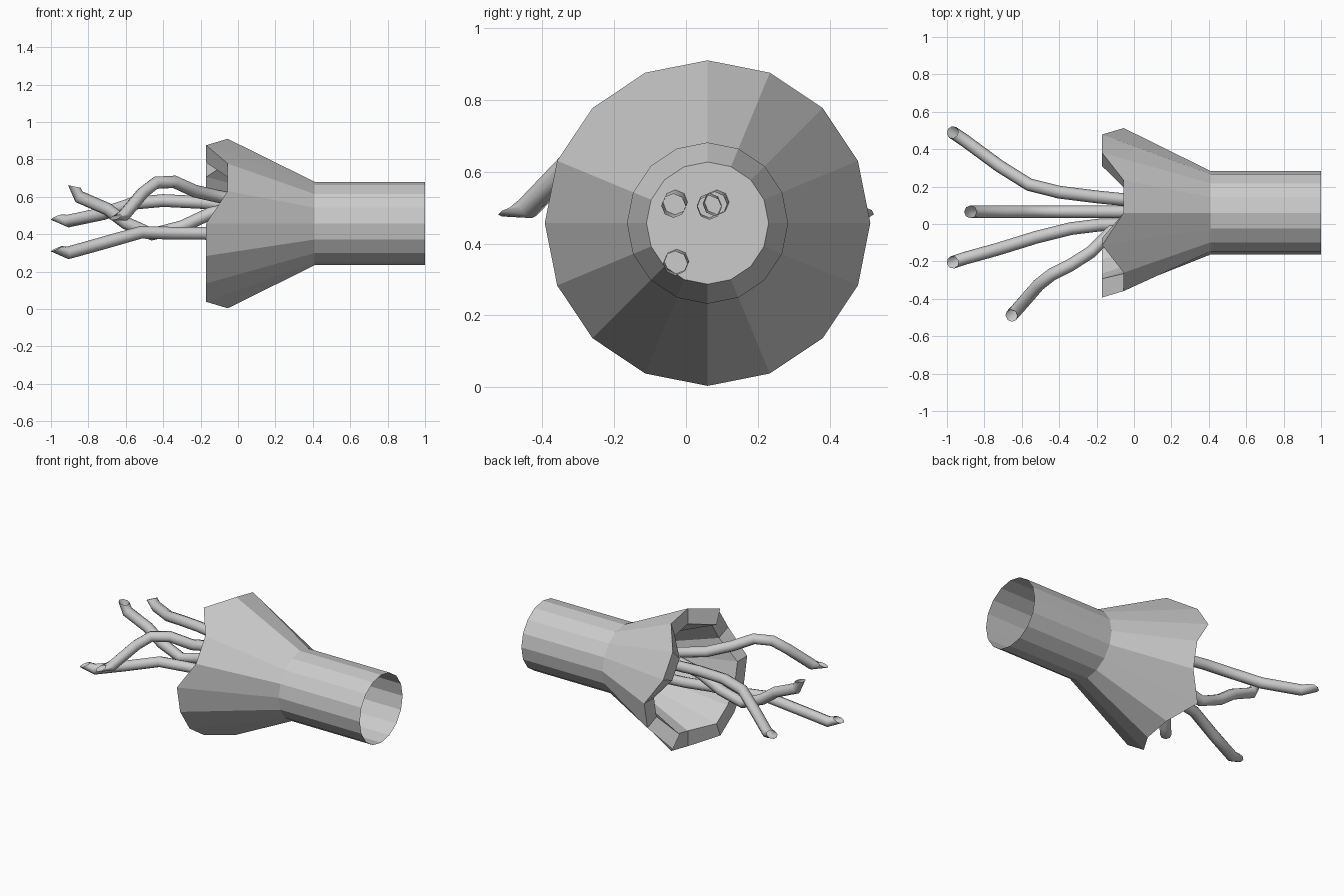
import bpy, bmesh, math
from mathutils import Vector

if "Cube" in bpy.data.objects:
    bpy.data.objects.remove(bpy.data.objects["Cube"])

CY, CZ, SIDES = 0.06, 0.457, 16
LONG = {1, 2, 5, 8, 9, 10, 11, 14}      # rim corners that reach further out


def finish(bm, name, smooth):
    bmesh.ops.recalc_face_normals(bm, faces=bm.faces)
    me = bpy.data.meshes.new(name)
    bm.to_mesh(me)
    bm.free()
    ob = bpy.data.objects.new(name, me)
    bpy.context.collection.objects.link(ob)
    for p in me.polygons:
        p.use_smooth = smooth
    return ob


def bridge(bm, a, b):
    n = len(a)
    for i in range(n):
        bm.faces.new((a[i], a[(i + 1) % n], b[(i + 1) % n], b[i]))


# Flared sleeve: open tube, cone, jagged rim, inner cone and floor
bm = bmesh.new()


def body_ring(x, r):
    ring = []
    for k in range(SIDES):
        a = 2 * math.pi * k / SIDES
        px = (-0.17 if k in LONG else -0.055) if x is None else x
        ring.append(bm.verts.new((px, CY + r * math.cos(a), CZ + r * math.sin(a))))
    return ring


rings = [body_ring(x, r) for x, r in
         [(1.0, 0.223), (0.41, 0.223), (None, 0.453), (None, 0.352), (0.33, 0.17)]]
for a, b in zip(rings, rings[1:]):
    bridge(bm, a, b)
bm.faces.new(rings[-1])
finish(bm, "flared_sleeve", False)


# Tentacles: 8-sided open tubes whose last ring is turned upward
def tentacle(name, path, end_normal, r=0.034, sides=8):
    bm = bmesh.new()
    pts = [Vector(p) for p in path]
    u, prev = Vector((0, 1, 0)), None
    for i, p in enumerate(pts):
        if i == len(pts) - 1:
            t = Vector(end_normal).normalized()
        else:
            t = (pts[i + 1] - pts[max(i - 1, 0)]).normalized()
        u = (u - t * u.dot(t)).normalized()
        v = t.cross(u)
        ring = []
        for k in range(sides):
            a = 2 * math.pi * k / sides
            ring.append(bm.verts.new(p + r * (u * math.cos(a) + v * math.sin(a))))
        if prev:
            bridge(bm, prev, ring)
        prev = ring
    finish(bm, name, True)


tentacle("tentacle_back", [
    (0.38, 0.08, 0.51), (0.0, 0.125, 0.55), (-0.2, 0.145, 0.57), (-0.4, 0.17, 0.58),
    (-0.56, 0.21, 0.565), (-0.72, 0.31, 0.51), (-0.91, 0.45, 0.47),
    (-0.97, 0.49, 0.49)], (-0.4, 0.2, 0.9))
tentacle("tentacle_middle", [
    (0.38, 0.065, 0.50), (0.0, 0.065, 0.545), (-0.15, 0.065, 0.51), (-0.3, 0.065, 0.44),
    (-0.46, 0.065, 0.40), (-0.6, 0.065, 0.46), (-0.7, 0.065, 0.535),
    (-0.85, 0.065, 0.60), (-0.875, 0.065, 0.655)], (0.2, 0, 0.95))
tentacle("tentacle_low", [
    (0.38, -0.03, 0.345), (0.0, 0.0, 0.385), (-0.18, -0.005, 0.405), (-0.34, -0.025, 0.405),
    (-0.52, -0.07, 0.41), (-0.73, -0.135, 0.35), (-0.91, -0.185, 0.30),
    (-0.97, -0.205, 0.322)], (-0.4, -0.1, 0.9))
tentacle("tentacle_front", [
    (0.38, -0.035, 0.505), (0.05, 0.0, 0.57), (-0.12, -0.04, 0.605), (-0.23, -0.15, 0.63),
    (-0.34, -0.22, 0.68), (-0.44, -0.27, 0.675), (-0.51, -0.325, 0.62),
    (-0.61, -0.44, 0.50), (-0.655, -0.49, 0.49)], (-0.3, -0.3, 0.9))
